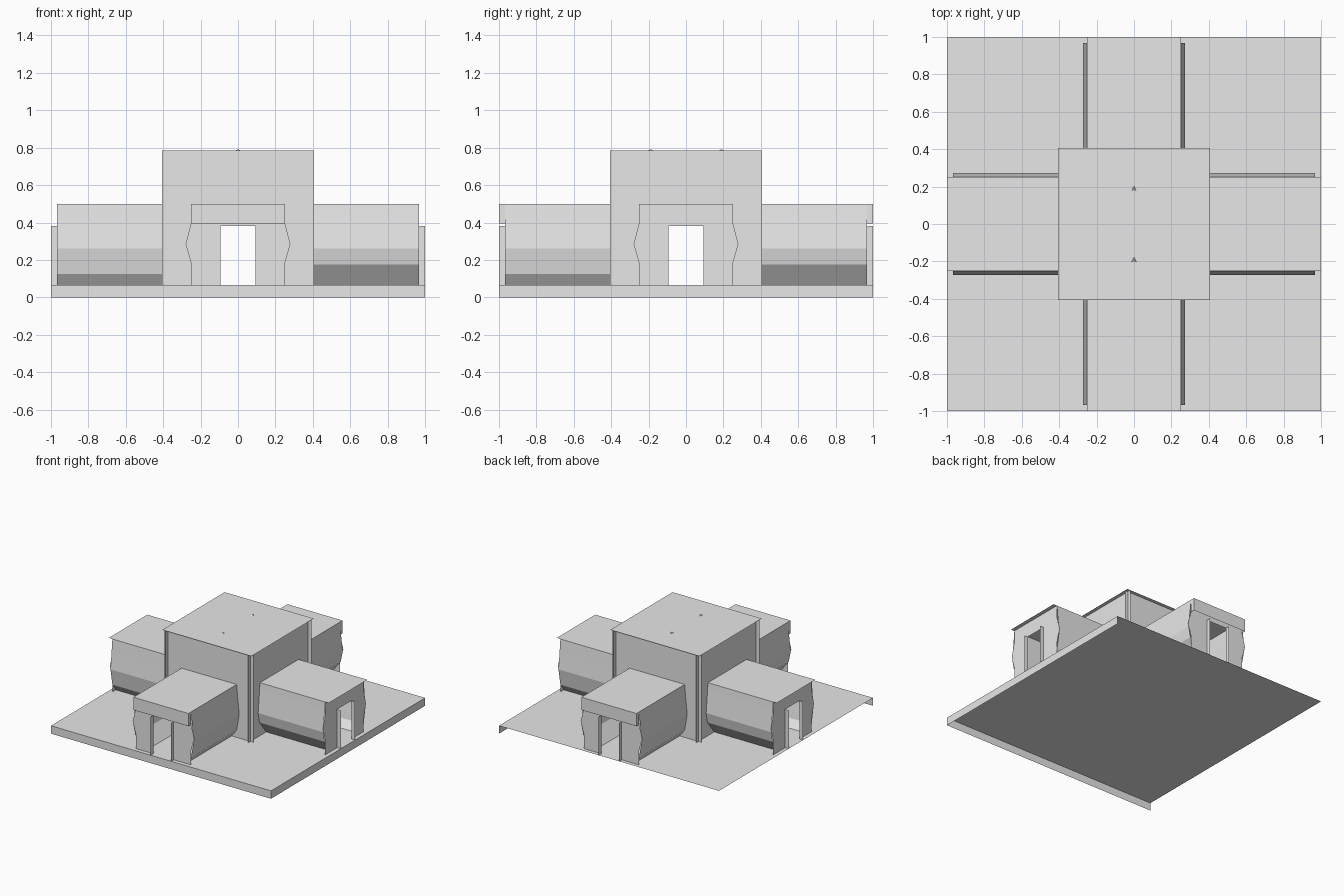
import bpy, bmesh, math
from mathutils import Matrix, Vector

if "Cube" in bpy.data.objects:
    bpy.data.objects.remove(bpy.data.objects["Cube"])

grey = bpy.data.materials.new("light_grey")
grey.diffuse_color = (0.8, 0.8, 0.8, 1)
grey.use_nodes = True
grey.node_tree.nodes["Principled BSDF"].inputs["Base Color"].default_value = grey.diffuse_color

def sheet(name, polys, turn=0):
    """Thin-shell object from polygons, turned by quarter turns about z."""
    bm = bmesh.new()
    rot = Matrix.Rotation(turn * math.pi / 2, 3, 'Z')
    for p in polys:
        bm.faces.new([bm.verts.new(rot @ Vector(v)) for v in p])
    bmesh.ops.remove_doubles(bm, verts=bm.verts, dist=1e-4)
    me = bpy.data.meshes.new(name)
    bm.to_mesh(me)
    bm.free()
    me.materials.append(grey)
    ob = bpy.data.objects.new(name, me)
    bpy.context.collection.objects.link(ob)
    return ob

F, H, TOP = 0.065, 0.5, 0.785     # floor, arm roof, hall roof heights
IN, HALL = 0.375, 0.405           # hall wall plane, hall roof half-width
END, D, DH = 0.967, 0.093, 0.38   # arm end panel, door half-width, door top

def up(y, pts):
    return [(x, y, z) for x, z in pts]

# base: top, front and right faces (open underneath, left and back)
sheet("base", [
    [(-1, -1, F), (1, -1, F), (1, 1, F), (-1, 1, F)],
    [(-1, -1, 0), (1, -1, 0), (1, -1, F), (-1, -1, F)],
    [(1, -1, 0), (1, 1, 0), (1, 1, F), (1, -1, F)]])

# hall roof with two tiny studs
sheet("hall_roof", [[(-HALL, -HALL, TOP), (HALL, -HALL, TOP),
                     (HALL, HALL, TOP), (-HALL, HALL, TOP)]])
for y in (-0.19, 0.19):
    r = 0.013
    a, b, c, t = (-r, y - r, TOP), (r, y - r, TOP), (0, y + r, TOP), (0, y, TOP + 0.006)
    sheet("roof_stud", [[a, b, t], [b, c, t], [c, a, t]])

# bulging side walls of an arm, different on each side
side_a = [(0.205, F), (0.25, 0.125), (0.274, 0.26), (0.26, 0.395), (0.25, H)]
side_b = [(-0.17, F), (-0.256, 0.175), (-0.274, 0.26), (-0.255, 0.445), (-0.25, H)]

for k in range(4):
    # hall wall, running past its neighbours at the corners
    sheet("hall_wall", [up(-IN, [(-HALL, F), (-D, F), (-D, DH), (D, DH), (D, F),
                                 (HALL, F), (HALL, TOP), (-HALL, TOP)])], k)

    # arm side walls
    walls = []
    for prof in (side_a, side_b):
        for (x0, z0), (x1, z1) in zip(prof, prof[1:]):
            q = [(x0, -END, z0), (x0, -IN, z0), (x1, -IN, z1), (x1, -END, z1)]
            walls.append(q if x0 > 0 else q[::-1])
    sheet("arm_walls", walls, k)

    # arm roof
    sheet("arm_roof", [[(-0.25, -1, H), (0.25, -1, H), (0.25, -IN, H), (-0.25, -IN, H)]], k)

    # end panel with waisted outline and doorway
    half = [(D, F), (0.25, F), (0.25, 0.18), (0.28, 0.285), (0.25, 0.4), (0.25, H), (D, H)]
    mirrored = [(-x, z) for x, z in half][::-1]
    sheet("end_panel", [up(-END, half), up(-END, mirrored),
                        up(-END, [(-D, DH), (D, DH), (D, H), (-D, H)])], k)

    # door jambs
    sheet("door_jambs", [[(x, -1, F), (x, -END, F), (x, -END, DH), (x, -1, DH)]
                         for x in (-D, D)], k)

    # lintel in front of the front and back doors
    if k % 2 == 0:
        z = 0.395
        sheet("lintel", [up(-1, [(-0.25, z), (0.25, z), (0.25, H), (-0.25, H)])] +
              [[(x, -1, z), (x, -END, z), (x, -END, H), (x, -1, H)]
               for x in (0.25, -0.25)], k)
